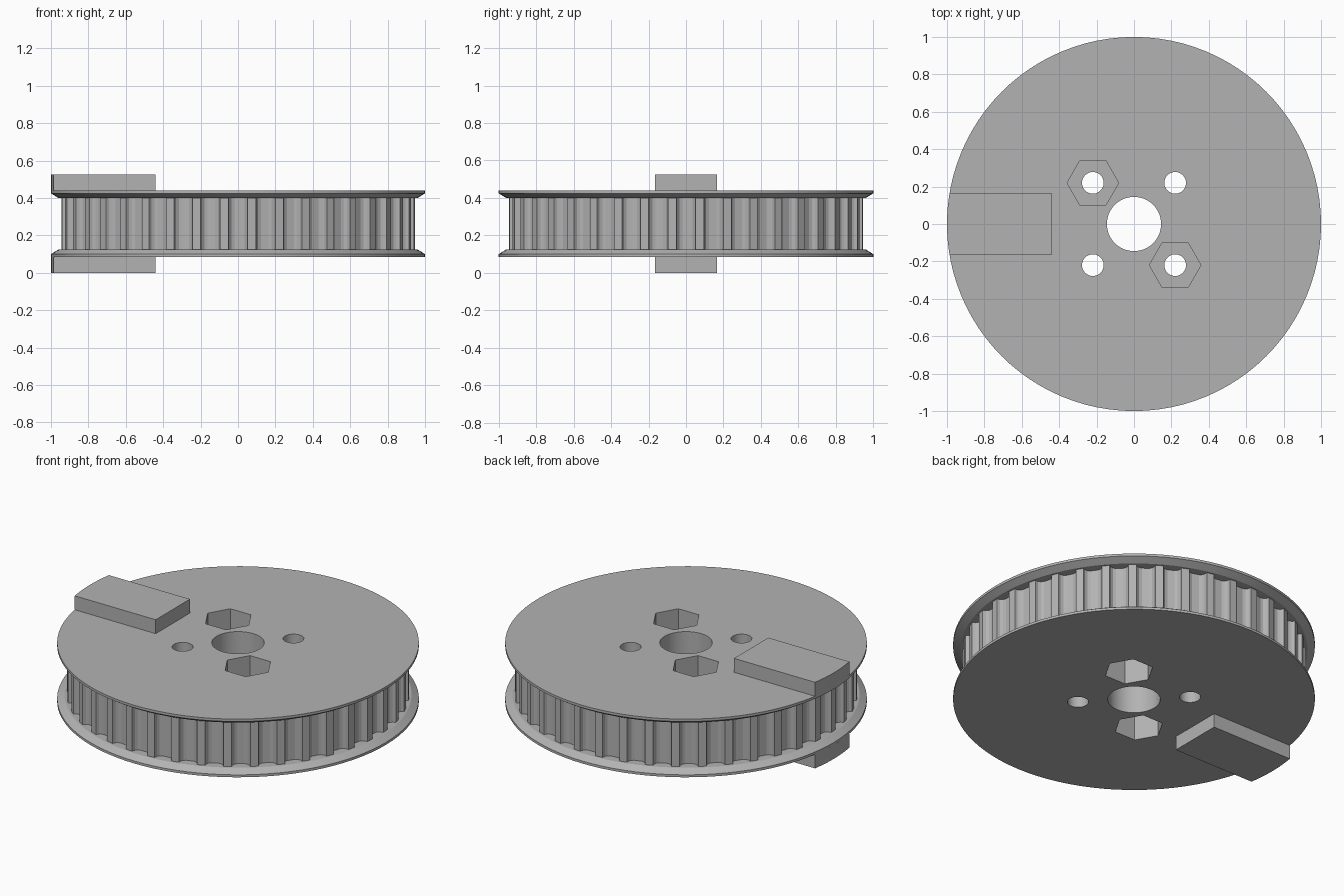
import bpy, bmesh, math
from math import cos, sin, pi, radians

cube = bpy.data.objects.get("Cube")
if cube:
    bpy.data.objects.remove(cube, do_unlink=True)

# Single grey plastic material
grey = bpy.data.materials.new("grey_plastic")
grey.use_nodes = True
colour = (0.45, 0.45, 0.45, 1)
grey.diffuse_color = colour
grey.node_tree.nodes["Principled BSDF"].inputs["Base Color"].default_value = colour


def loft(name, rings):
    """Closed solid through a stack of (outline points, z) rings."""
    bm = bmesh.new()
    loops = [[bm.verts.new((x, y, z)) for x, y in pts] for pts, z in rings]
    n = len(loops[0])
    for low, high in zip(loops, loops[1:]):
        for i in range(n):
            j = (i + 1) % n
            bm.faces.new((low[i], low[j], high[j], high[i]))
    bm.faces.new(loops[0][::-1])
    bm.faces.new(loops[-1])
    bmesh.ops.recalc_face_normals(bm, faces=bm.faces)
    mesh = bpy.data.meshes.new(name)
    bm.to_mesh(mesh)
    bm.free()
    mesh.materials.append(grey)
    obj = bpy.data.objects.new(name, mesh)
    bpy.context.collection.objects.link(obj)
    return obj


def prism(name, pts, z0, z1):
    return loft(name, [(pts, z0), (pts, z1)])


def circle(r, n, cx=0, cy=0):
    return [(cx + r * cos(2 * pi * i / n), cy + r * sin(2 * pi * i / n)) for i in range(n)]


def activate(obj):
    bpy.ops.object.select_all(action="DESELECT")
    obj.select_set(True)
    bpy.context.view_layer.objects.active = obj


BOTTOM, TOP, MID = 0.085, 0.44, 0.2625
TEETH, TOOTH_R = 40, 0.945

# Toothed belt drum: rounded grooves repeated around the rim
groove = [(-0.052, 0), (-0.047, 0.018), (-0.036, 0.031), (-0.02, 0.037)]
groove += [(-s, d) for s, d in reversed(groove)]
outline = []
for t in range(TEETH):
    a = 2 * pi * t / TEETH
    for s, d in groove:
        r = TOOTH_R - d
        outline.append((r * cos(a) - s * sin(a), r * sin(a) + s * cos(a)))
drum = prism("toothed_drum", outline, 0.11, 0.415)

# Flanges with a bevelled inner side
SEG = 96
rim, inner = circle(1, SEG), circle(0.96, SEG)
lower_flange = loft("lower_flange", [(rim, BOTTOM), (rim, 0.1), (inner, 0.125)])
upper_flange = loft("upper_flange", [(inner, 0.4), (rim, 0.425), (rim, TOP)])

# Cutters: centre bore, four bolt holes, nut pockets alternating top and bottom
cutters = [prism("bore_cutter", circle(0.145, 48), -0.1, 0.7)]
for sx in (-1, 1):
    for sy in (-1, 1):
        x, y = 0.22 * sx, 0.22 * sy
        cutters.append(prism("bolt_cutter", circle(0.058, 32, x, y), -0.1, 0.7))
        z0, z1 = (MID, 0.7) if sx != sy else (-0.1, MID)
        cutters.append(prism("nut_cutter", circle(0.138, 6, x, y), z0, z1))

for part in (drum, lower_flange, upper_flange):
    activate(part)
    for cutter in cutters:
        mod = part.modifiers.new("hole", "BOOLEAN")
        mod.operation, mod.solver, mod.object = "DIFFERENCE", "EXACT", cutter
        bpy.ops.object.modifier_apply(modifier=mod.name)
    bpy.ops.object.shade_smooth_by_angle(angle=radians(20))
for cutter in cutters:
    bpy.data.objects.remove(cutter, do_unlink=True)

# Rectangular lugs with an outer end following the rim
half = math.asin(0.165)
arc = [(-cos(half * k / 4), -sin(half * k / 4)) for k in range(-4, 5)]
lug = arc + [(-0.44, -0.165), (-0.44, 0.165)]
prism("lower_lug", lug, 0, BOTTOM)
prism("upper_lug", lug, TOP, 0.525)
